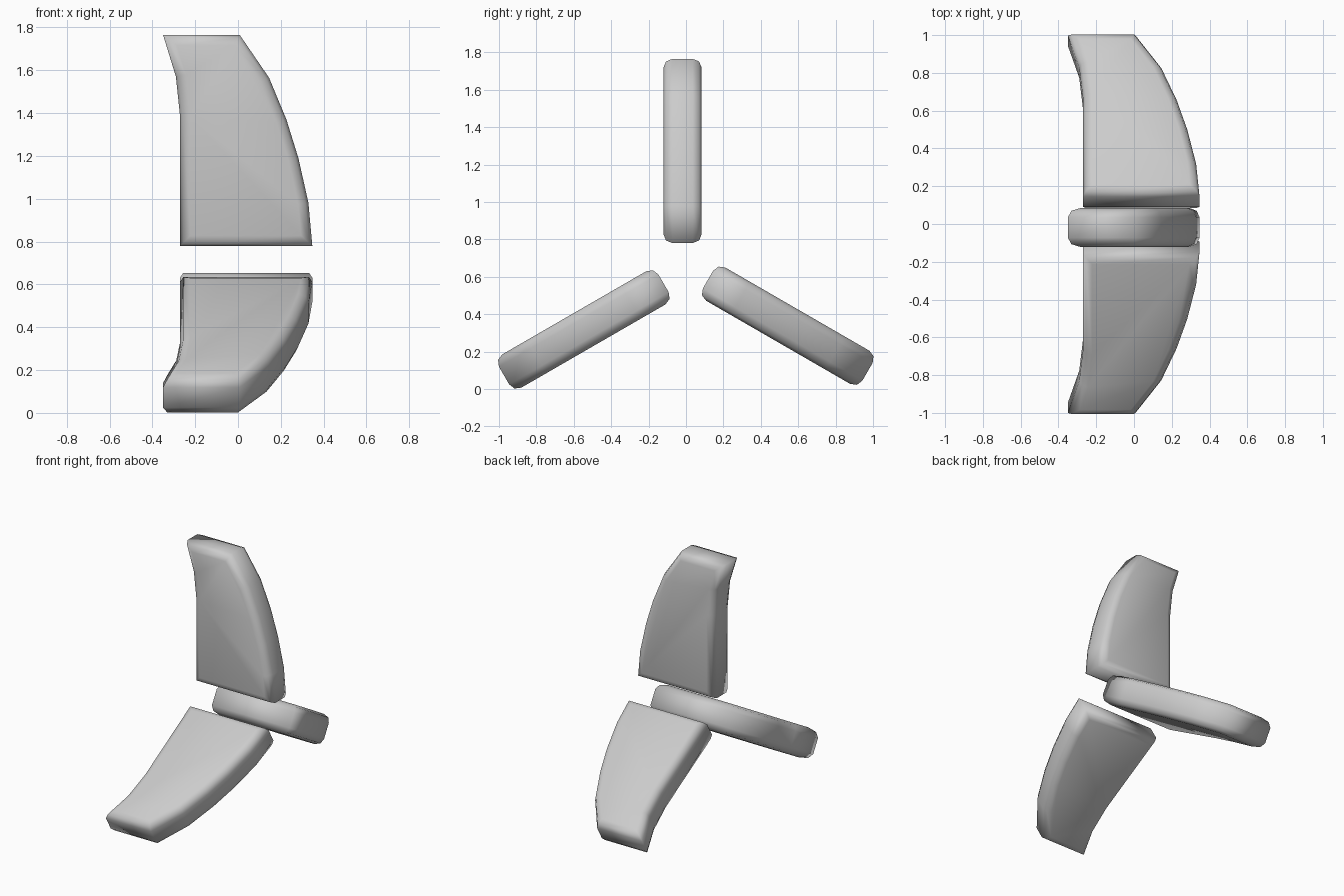
import bpy, bmesh, math
from mathutils import Matrix

if "Cube" in bpy.data.objects:
    bpy.data.objects.remove(bpy.data.objects["Cube"])

# Blade outline as (x along the hub axis, radius from the hub axis)
OUTLINE = [(-0.35, 1.122), (-0.29, 0.927), (-0.27, 0.737), (-0.27, 0.137),
           (0.347, 0.137), (0.329, 0.337), (0.282, 0.547), (0.226, 0.727),
           (0.145, 0.922), (0.008, 1.122)]
Y0, Y1 = -0.114, 0.091          # blade faces, slightly off the hub axis
HUB = (0, -0.007, 0.643)


def make_blade(name, angle):
    bm = bmesh.new()
    front = [bm.verts.new((x, Y0, r)) for x, r in OUTLINE]
    back = [bm.verts.new((x, Y1, r)) for x, r in OUTLINE]
    caps = [bm.faces.new(front), bm.faces.new(back[::-1])]
    n = len(OUTLINE)
    for i in range(n):
        j = (i + 1) % n
        bm.faces.new((front[j], front[i], back[i], back[j]))
    bmesh.ops.recalc_face_normals(bm, faces=bm.faces[:])
    # round the rims of both broad faces
    rims = [e for f in caps for e in f.edges]
    bmesh.ops.bevel(bm, geom=rims, offset=0.048, segments=2, profile=0.5,
                    affect='EDGES', clamp_overlap=True)
    # swing the blade around the hub axis
    bm.transform(Matrix.Translation(HUB) @ Matrix.Rotation(angle, 4, 'X'))
    mesh = bpy.data.meshes.new(name)
    bm.to_mesh(mesh)
    bm.free()
    mesh.shade_smooth()
    obj = bpy.data.objects.new(name, mesh)
    bpy.context.collection.objects.link(obj)


# Three blades spaced evenly round the axis
for k, name in enumerate(("top_blade", "left_blade", "right_blade")):
    make_blade(name, k * math.tau / 3)
